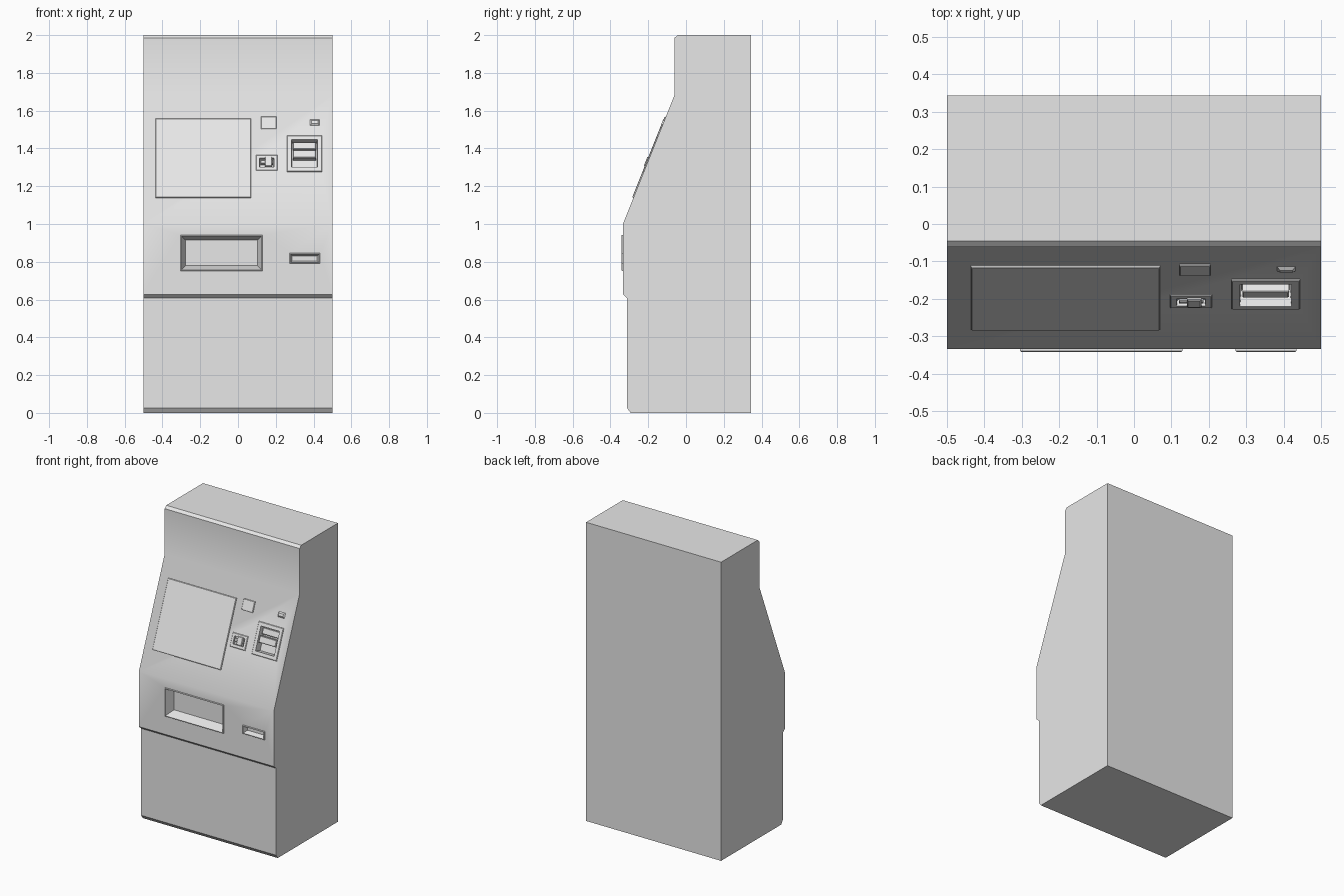
import bpy, bmesh
from mathutils import Vector

cube = bpy.data.objects.get("Cube")
if cube:
    bpy.data.objects.remove(cube, do_unlink=True)

grey = bpy.data.materials.new("light_grey")
grey.use_nodes = True
grey.diffuse_color = (0.8, 0.8, 0.8, 1)
grey.node_tree.nodes["Principled BSDF"].inputs["Base Color"].default_value = (0.8, 0.8, 0.8, 1)

FRONT_Y, BEND_Z, RUN = -0.334, 1.0, 0.4   # front plane, start of the slope, slope run per rise


def surface(x, z, w):
    """Point on the front at (x, z), pushed outward by w."""
    if z > BEND_Z:
        normal = Vector((0, -1, RUN)).normalized()
        return Vector((x, FRONT_Y + (z - BEND_Z) * RUN, z)) + normal * w
    return Vector((x, FRONT_Y - w, z))


def loft(name, loops):
    """Closed solid through a list of equal-length point loops."""
    bm = bmesh.new()
    rows = [[bm.verts.new(p) for p in loop] for loop in loops]
    n = len(rows[0])
    for a, b in zip(rows, rows[1:]):
        for i in range(n):
            j = (i + 1) % n
            bm.faces.new((a[i], a[j], b[j], b[i]))
    bm.faces.new(rows[0][::-1])
    bm.faces.new(rows[-1])
    bmesh.ops.recalc_face_normals(bm, faces=bm.faces)
    mesh = bpy.data.meshes.new(name)
    bm.to_mesh(mesh)
    bm.free()
    mesh.materials.append(grey)
    obj = bpy.data.objects.new(name, mesh)
    bpy.context.collection.objects.link(obj)
    return obj


def panel(name, x0, x1, z0, z1, rings):
    """Part on the front face made of concentric rectangles (inset, height)."""
    return loft(name, [[surface(x0 + i, z0 + i, w), surface(x1 - i, z0 + i, w),
                        surface(x1 - i, z1 - i, w), surface(x0 + i, z1 - i, w)]
                       for i, w in rings])


def plate(name, x0, x1, z0, z1, height, base=-0.005, edge=0.003):
    return panel(name, x0, x1, z0, z1,
                 [(0, base), (0, height - edge), (edge, height)])


def recess(name, x0, x1, z0, z1, lip, rim, taper, depth):
    """Raised rim around a tapered pocket let into the cabinet."""
    cutter = panel("cutter", x0, x1, z0, z1,
                   [(0.002, -depth - 0.01), (0.002, 0.03)])
    mod = cabinet.modifiers.new("pocket", "BOOLEAN")
    mod.operation = "DIFFERENCE"
    mod.solver = "EXACT"
    mod.object = cutter
    bpy.context.view_layer.objects.active = cabinet
    bpy.ops.object.modifier_apply(modifier=mod.name)
    bpy.data.objects.remove(cutter, do_unlink=True)
    return panel(name, x0, x1, z0, z1,
                 [(0, -depth - 0.005), (0, lip - 0.003), (0.003, lip),
                  (rim, lip), (rim + taper, -depth)])


# Cabinet: side profile extruded across the width
profile = [(0.343, 0), (-0.293, 0), (-0.312, 0.026), (-0.312, 0.608),
           (FRONT_Y, 0.628), (FRONT_Y, BEND_Z), (-0.062, 1.68),
           (-0.062, 1.984), (-0.045, 2), (0.343, 2)]
cabinet = loft("cabinet", [[Vector((x, y, z)) for y, z in profile] for x in (-0.5, 0.5)])

# Lower front: delivery tray and small slot
recess("delivery_tray", -0.305, 0.13, 0.752, 0.942, 0.008, 0.005, 0.022, 0.055)
recess("receipt_slot", 0.272, 0.434, 0.79, 0.846, 0.008, 0.005, 0.01, 0.025)

# Sloped front: screen and sensor plates
plate("screen", -0.436, 0.07, 1.138, 1.556, 0.007)
plate("reader_pad", 0.121, 0.205, 1.5, 1.567, 0.006)
plate("sensor", 0.382, 0.432, 1.521, 1.552, 0.008, edge=0.008)

# Card reader: rimmed pocket with a slot bar and a finger notch block
recess("card_reader", 0.096, 0.209, 1.282, 1.365, 0.005, 0.018, 0.002, 0.012)
plate("card_slot", 0.12, 0.186, 1.318, 1.336, 0.008, -0.014)
plate("card_guide", 0.142, 0.18, 1.302, 1.352, 0.012, -0.014)

# Banknote unit: rimmed pocket with two bars across it
recess("banknote_unit", 0.26, 0.444, 1.276, 1.467, 0.006, 0.023, 0.004, 0.04)
plate("banknote_lower_bar", 0.29, 0.414, 1.35, 1.39, 0.004, -0.042)
plate("banknote_upper_bar", 0.29, 0.414, 1.4, 1.438, -0.012, -0.042)

# Smooth the gentle bends, keep the corners sharp
bpy.ops.object.select_all(action="DESELECT")
cabinet.select_set(True)
bpy.context.view_layer.objects.active = cabinet
bpy.ops.object.shade_smooth_by_angle(angle=0.52)
cabinet.select_set(False)
